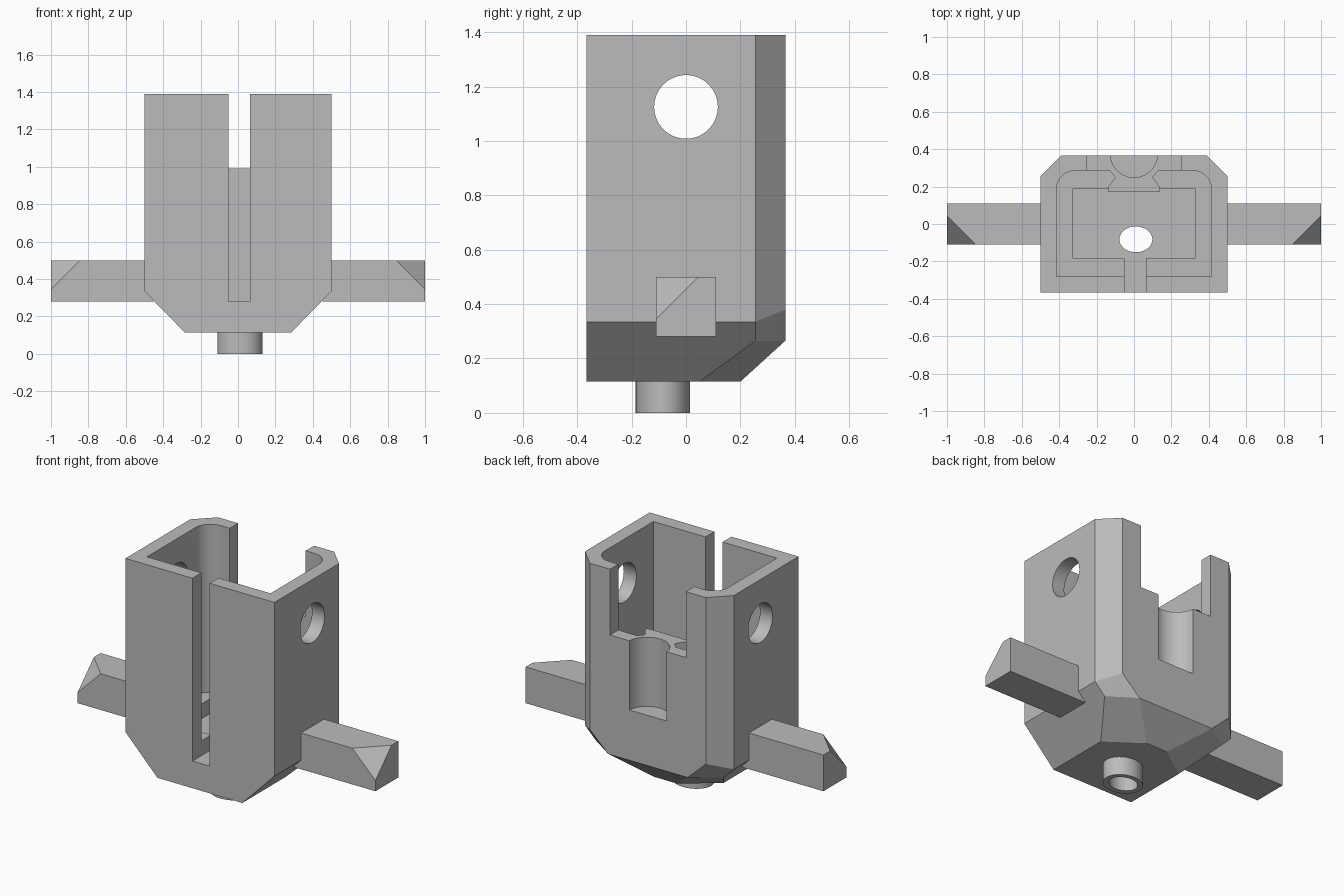
import bpy, bmesh, math
from mathutils import Matrix

cube = bpy.data.objects.get("Cube")
if cube:
    bpy.data.objects.remove(cube, do_unlink=True)

grey = bpy.data.materials.new("plain grey")
grey.use_nodes = True
COLOUR = (0.5, 0.5, 0.5, 1)
grey.diffuse_color = COLOUR
grey.node_tree.nodes["Principled BSDF"].inputs["Base Color"].default_value = COLOUR


def finish(name, bm):
    bmesh.ops.recalc_face_normals(bm, faces=bm.faces)
    mesh = bpy.data.meshes.new(name)
    bm.to_mesh(mesh)
    bm.free()
    mesh.materials.append(grey)
    obj = bpy.data.objects.new(name, mesh)
    bpy.context.collection.objects.link(obj)
    return obj


def hull(name, points):
    bm = bmesh.new()
    for p in points:
        bm.verts.new(p)
    bmesh.ops.convex_hull(bm, input=bm.verts)
    bmesh.ops.dissolve_limit(bm, angle_limit=0.02, verts=bm.verts, edges=bm.edges)
    return finish(name, bm)


def prism(name, outline, z0, z1):
    bm = bmesh.new()
    base = bm.faces.new([bm.verts.new((x, y, z0)) for x, y in outline])
    top = bmesh.ops.extrude_face_region(bm, geom=[base])["geom"]
    bmesh.ops.translate(bm, vec=(0, 0, z1 - z0),
                        verts=[v for v in top if isinstance(v, bmesh.types.BMVert)])
    return finish(name, bm)


def box(name, x0, x1, y0, y1, z0, z1):
    return prism(name, [(x0, y0), (x1, y0), (x1, y1), (x0, y1)], z0, z1)


def ellipse(name, cx, cy, rx, ry, z0, z1, n=64):
    ring = [(cx + rx * math.cos(2 * math.pi * i / n),
             cy + ry * math.sin(2 * math.pi * i / n)) for i in range(n)]
    return prism(name, ring, z0, z1)


def combine(target, tool, operation="DIFFERENCE", keep=False):
    tool.hide_render = True
    mod = target.modifiers.new("combine", "BOOLEAN")
    mod.operation = operation
    mod.solver = "EXACT"
    mod.object = tool
    bpy.context.view_layer.objects.active = target
    bpy.ops.object.modifier_apply(modifier=mod.name)
    if not keep:
        bpy.data.objects.remove(tool, do_unlink=True)


def smooth(obj):
    bpy.ops.object.select_all(action="DESELECT")
    obj.select_set(True)
    bpy.context.view_layer.objects.active = obj
    bpy.ops.object.shade_smooth_by_angle(angle=math.radians(20))


# Housing shell with bevelled back corners and underside
half = [(0.5, -0.365, 1.39), (0.5, 0.255, 1.39), (0.39, 0.365, 1.39),
        (0.5, -0.365, 0.335), (0.5, 0.255, 0.335), (0.39, 0.365, 0.38),
        (0.43, 0.255, 0.265), (0.266, 0.365, 0.265),
        (0.285, -0.365, 0.115), (0.285, 0.05, 0.115), (0.075, 0.2, 0.115)]
housing = hull("housing", [(s * x, y, z) for x, y, z in half for s in (1, -1)])

# Main cavity, rounded at the back corners
R = 0.1
arc = [(0.415 - R + R * math.cos(a), 0.285 - R + R * math.sin(a))
       for a in (math.pi / 2 * i / 12 for i in range(13))]
right_side = [(0.415, -0.28)] + arc
cavity = right_side + [(-x, y) for x, y in reversed(right_side)]
combine(housing, prism("cavity_cutter", cavity, 0.37, 1.5))

# Lower pocket, front slot and back window
combine(housing, box("pocket_cutter", -0.325, 0.325, -0.185, 0.19, 0.28, 0.6))
combine(housing, box("slot_cutter", -0.05, 0.065, -0.5, -0.1, 0.28, 1.5))
combine(housing, box("window_cutter", -0.255, 0.255, 0.22, 0.5, 0.99, 1.5))

# Flared rib inside the back wall, with the round groove outside it
rib_side = [(0.14, 0.175), (0.14, 0.195), (0.1, 0.25), (0.13, 0.285), (0.13, 0.31)]
rib = prism("rib", rib_side + [(-x, y) for x, y in reversed(rib_side)], 0.25, 0.99)
combine(housing, rib, "UNION")
combine(housing, ellipse("groove_cutter", 0, 0.375, 0.126, 0.126, 0.57, 1.2))

# Round hole through both side walls
side_hole = ellipse("side_hole_cutter", 0, 0, 0.117, 0.117, -0.7, 0.7)
side_hole.data.transform(Matrix.Translation((0, 0, 1.125)) @ Matrix.Rotation(math.pi / 2, 4, "Y"))
combine(housing, side_hole)

# Drain tube under the floor, sharing one bore with the housing
tube = ellipse("drain_tube", 0.01, -0.085, 0.12, 0.1, 0, 0.16)
bore = ellipse("bore_cutter", 0.01, -0.082, 0.088, 0.069, -0.1, 0.33)
combine(housing, bore, keep=True)
combine(tube, bore)
smooth(housing)
smooth(tube)

# Side arms with one clipped outer corner
arm = [(0.45, y, z) for y in (-0.11, 0.11) for z in (0.28, 0.5)]
arm += [(1, -0.11, 0.28), (1, 0.11, 0.28), (1, 0.11, 0.5),
        (1, -0.11, 0.345), (0.845, -0.11, 0.5), (1, 0.045, 0.5)]
for name, s in (("left_arm", 1), ("right_arm", -1)):
    hull(name, [(s * x, y, z) for x, y, z in arm])
